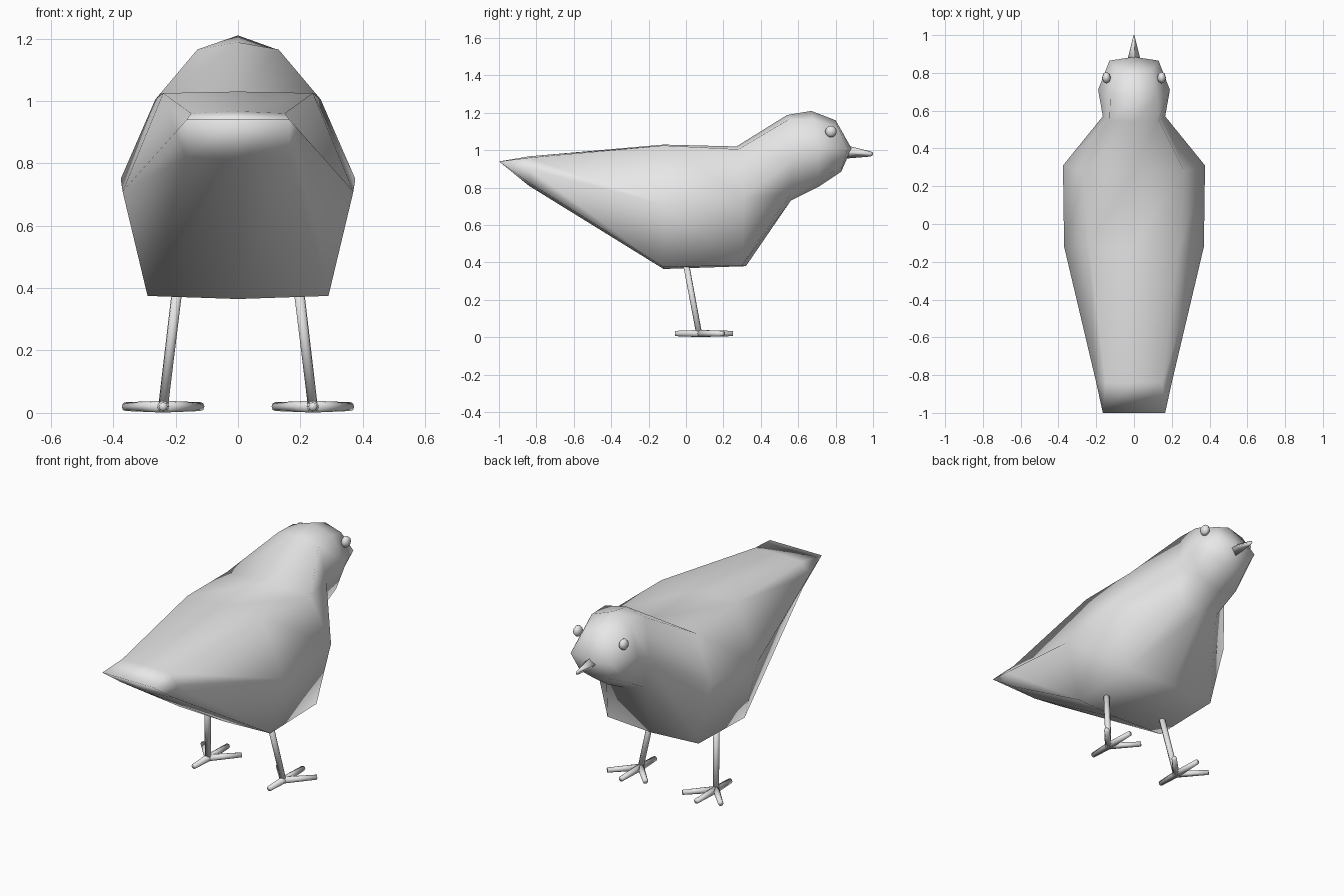
import bpy, bmesh, math
from mathutils import Vector, Matrix

cube = bpy.data.objects.get("Cube")
if cube:
    bpy.data.objects.remove(cube, do_unlink=True)

grey = bpy.data.materials.new("plain_grey")
grey.diffuse_color = (0.8, 0.8, 0.8, 1)
grey.use_nodes = True
grey.node_tree.nodes["Principled BSDF"].inputs["Base Color"].default_value = (0.8, 0.8, 0.8, 1)


def finish(name, bm):
    """Turn a bmesh into a smooth-shaded grey object."""
    bmesh.ops.remove_doubles(bm, verts=bm.verts, dist=0.0005)
    bmesh.ops.recalc_face_normals(bm, faces=bm.faces)
    for f in bm.faces:
        f.smooth = True
    mesh = bpy.data.meshes.new(name)
    bm.to_mesh(mesh)
    bm.free()
    mesh.materials.append(grey)
    ob = bpy.data.objects.new(name, mesh)
    bpy.context.collection.objects.link(ob)
    return ob


def loft(bm, rings):
    """Skin a row of equal-length closed rings."""
    rows = [[bm.verts.new(p) for p in ring] for ring in rings]
    for a, b in zip(rows, rows[1:]):
        n = len(a)
        for i in range(n):
            j = (i + 1) % n
            bm.faces.new((a[i], a[j], b[j], b[i]))
    return rows


def rod(bm, a, b, r1, r2, sides=8):
    """Tapered rod between two points."""
    a, b = Vector(a), Vector(b)
    d = b - a
    m = Matrix.Translation((a + b) / 2) @ d.to_track_quat('Z', 'Y').to_matrix().to_4x4()
    bmesh.ops.create_cone(bm, cap_ends=True, segments=sides, radius1=r1,
                          radius2=r2, depth=d.length, matrix=m)


# Body: half sections from tail to face, each going top centre,
# upper corner, widest point, lower corner, bottom centre
sections = [
    [(0, -1, .94), (.165, -1, .94), (.165, -1, .94), (.165, -1, .94), (0, -1, .94)],
    [(0, -.84, .967), (.15, -.84, .96), (.20, -.84, .90), (.165, -.83, .82), (0, -.84, .81)],
    [(0, -.12, 1.03), (.24, -.12, 1.025), (.37, -.12, .71), (.29, -.12, .375), (0, -.12, .365)],
    [(0, .27, 1.02), (.265, .28, 1.005), (.376, .31, .75), (.29, .30, .385), (0, .32, .38)],
    [(0, .54, 1.188), (.13, .55, 1.165), (.165, .57, .95), (.12, .555, .76), (0, .56, .73)],
    [(0, .67, 1.21), (.125, .68, 1.165), (.19, .71, 1.01), (.13, .71, .85), (0, .71, .805)],
    [(0, .80, 1.16), (.09, .81, 1.125), (.13, .865, 1.01), (.09, .835, .91), (0, .83, .885)],
]
bm = bmesh.new()
rows = loft(bm, [h + [(-x, y, z) for x, y, z in h[3:0:-1]] for h in sections])
nose = bm.verts.new((0, .885, 1.01))
for i in range(8):
    bm.faces.new((rows[-1][i], rows[-1][(i + 1) % 8], nose))
finish("body", bm)

# Beak: four-sided, tapering to a small blunt tip
bm = bmesh.new()
rows = loft(bm, [[(0, y, t), (w, y, m), (0, y, b), (-w, y, m)] for y, w, t, m, b in
                 ((.85, .04, 1.028, .99, .955), (.985, .006, .994, .98, .966),
                  (1.0, .002, .988, .98, .974))])
bm.faces.new(rows[0])
bm.faces.new(rows[-1])
finish("beak", bm)

for side, s in (("left", 1), ("right", -1)):
    # Eye
    bm = bmesh.new()
    bmesh.ops.create_uvsphere(bm, u_segments=8, v_segments=6, radius=.031)
    bmesh.ops.scale(bm, vec=(.75, 1, 1), verts=bm.verts)
    bmesh.ops.translate(bm, vec=(s * .146, .775, 1.1), verts=bm.verts)
    finish(side + "_eye", bm)

    # Leg
    bm = bmesh.new()
    rod(bm, (s * .24, .07, .02), (s * .192, -.005, .42), .016, .017)
    finish(side + "_leg", bm)

    # Foot: three spread front toes and one back toe
    bm = bmesh.new()
    for dx, dy in ((-.122, .13), (0, .18), (.122, .13), (0, -.13)):
        rod(bm, (s * .24, .07, .02), (s * .24 + dx, .07 + dy, .02), .019, .014)
    finish(side + "_foot", bm)
